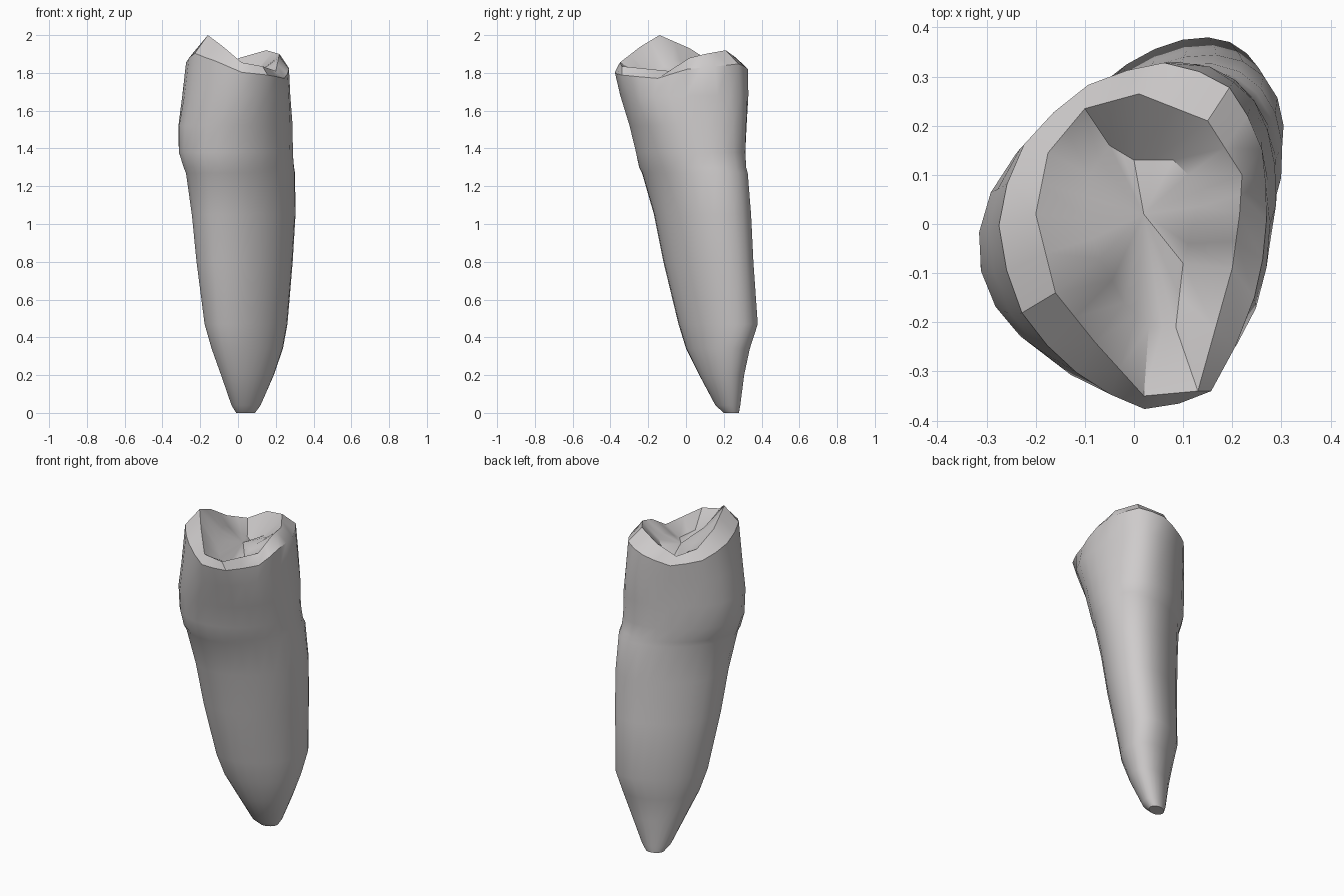
import bpy, bmesh, math
from mathutils import Vector

cube = bpy.data.objects.get("Cube")
if cube:
    bpy.data.objects.remove(cube, do_unlink=True)

N = 24

# Single flat enamel grey
mat = bpy.data.materials.new("warm_grey_enamel")
mat.use_nodes = True
colour = (0.62, 0.60, 0.60, 1)
mat.diffuse_color = colour
mat.node_tree.nodes["Principled BSDF"].inputs["Base Color"].default_value = colour


def section(z, x0, x1, y0, y1, skew, lean):
    """Skewed oval in the given limits; lean shifts its back, and less its front, to +x."""
    cx, cy, a, b = (x0 + x1) / 2, (y0 + y1) / 2, (x1 - x0) / 2, (y1 - y0) / 2
    phi = math.asin(skew)
    ring = []
    for i in range(N):
        # start angle is shifted so points stay evenly spread and aligned
        t = math.tau * i / N - phi / 2
        s = math.sin(t)
        shift = lean * s * s * (0.7 + 0.3 * s)
        ring.append(Vector((cx + a * math.cos(t) + shift, cy + b * math.sin(t + phi), z)))
    return ring


def refine(points):
    """Insert a midpoint between each pair of control points."""
    out = []
    for p, q in zip(points, points[1:] + points[:1]):
        out += [p, (p + q) / 2]
    return out


# Root and crown wall: z, x limits, y limits, skew, lean
sections = [
    (0.00, -0.01, 0.09, 0.20, 0.28, 0.2, 0),
    (0.04, -0.035, 0.12, 0.155, 0.288, 0.25, 0),
    (0.20, -0.09, 0.19, 0.07, 0.308, 0.35, 0),
    (0.34, -0.14, 0.238, 0.00, 0.338, 0.4, 0),
    (0.47, -0.177, 0.262, -0.04, 0.38, 0.42, 0.01),
    (0.80, -0.22, 0.29, -0.12, 0.357, 0.4, 0.02),
    (1.05, -0.245, 0.305, -0.17, 0.345, 0.38, 0.02),
    (1.27, -0.277, 0.303, -0.234, 0.328, 0.33, 0.03),
    (1.30, -0.29, 0.298, -0.25, 0.32, 0.3, 0.03),
    (1.38, -0.316, 0.292, -0.267, 0.316, 0.24, 0.05),
    (1.52, -0.317, 0.29, -0.30, 0.322, 0.18, 0.07),
    (1.68, -0.295, 0.277, -0.348, 0.33, 0.05, 0.09),
]
rings = [section(*s) for s in sections]

# Uneven cusp rim, counterclockwise from the +x side
rim = refine([Vector(p) for p in (
    (0.215, 0.02, 1.88), (0.22, 0.1, 1.90), (0.15, 0.21, 1.92), (0.01, 0.265, 1.88),
    (-0.1, 0.235, 1.82), (-0.175, 0.145, 1.85), (-0.2, 0.02, 1.93), (-0.16, -0.14, 2.0),
    (-0.08, -0.24, 1.94), (0.02, -0.35, 1.855), (0.13, -0.34, 1.835), (0.2, -0.09, 1.81))])

# Full, rounded shoulder between wall and rim
shoulder = []
for p, q in zip(rings[-1], rim):
    m = p.lerp(q, 0.4)
    shoulder.append(Vector((m.x * 1.07, m.y * 1.08, p.z + 0.7 * (q.z - p.z))))
rings += [shoulder, rim]

# Chewing surface: ridge from the tall cusp, front hollow and rear pit
basin = refine([Vector(p) for p in (
    (0.12, 0.0, 1.81), (0.14, 0.07, 1.83), (0.08, 0.13, 1.80), (0.0, 0.13, 1.74),
    (-0.05, 0.16, 1.75), (-0.09, 0.1, 1.80), (-0.1, 0.01, 1.86), (-0.07, -0.07, 1.87),
    (-0.02, -0.16, 1.80), (0.03, -0.21, 1.78), (0.085, -0.21, 1.76), (0.1, -0.08, 1.76))])
rings.append(basin)

# Loft all rings into one closed surface
bm = bmesh.new()
loops = [[bm.verts.new(p) for p in ring] for ring in rings]
for low, high in zip(loops, loops[1:]):
    for i in range(N):
        j = (i + 1) % N
        bm.faces.new((low[i], low[j], high[j], high[i]))
bm.faces.new(loops[0][::-1])
ridge = bm.verts.new((0.02, 0.02, 1.785))
for i in range(N):
    bm.faces.new((loops[-1][i], loops[-1][(i + 1) % N], ridge))
bmesh.ops.recalc_face_normals(bm, faces=bm.faces[:])

mesh = bpy.data.meshes.new("tooth")
bm.to_mesh(mesh)
bm.free()
mesh.materials.append(mat)
tooth = bpy.data.objects.new("tooth", mesh)
bpy.context.collection.objects.link(tooth)

# Smooth walls, crisp rim and grooves
bpy.ops.object.select_all(action="DESELECT")
tooth.select_set(True)
bpy.context.view_layer.objects.active = tooth
bpy.ops.object.shade_smooth_by_angle(angle=math.radians(35))
